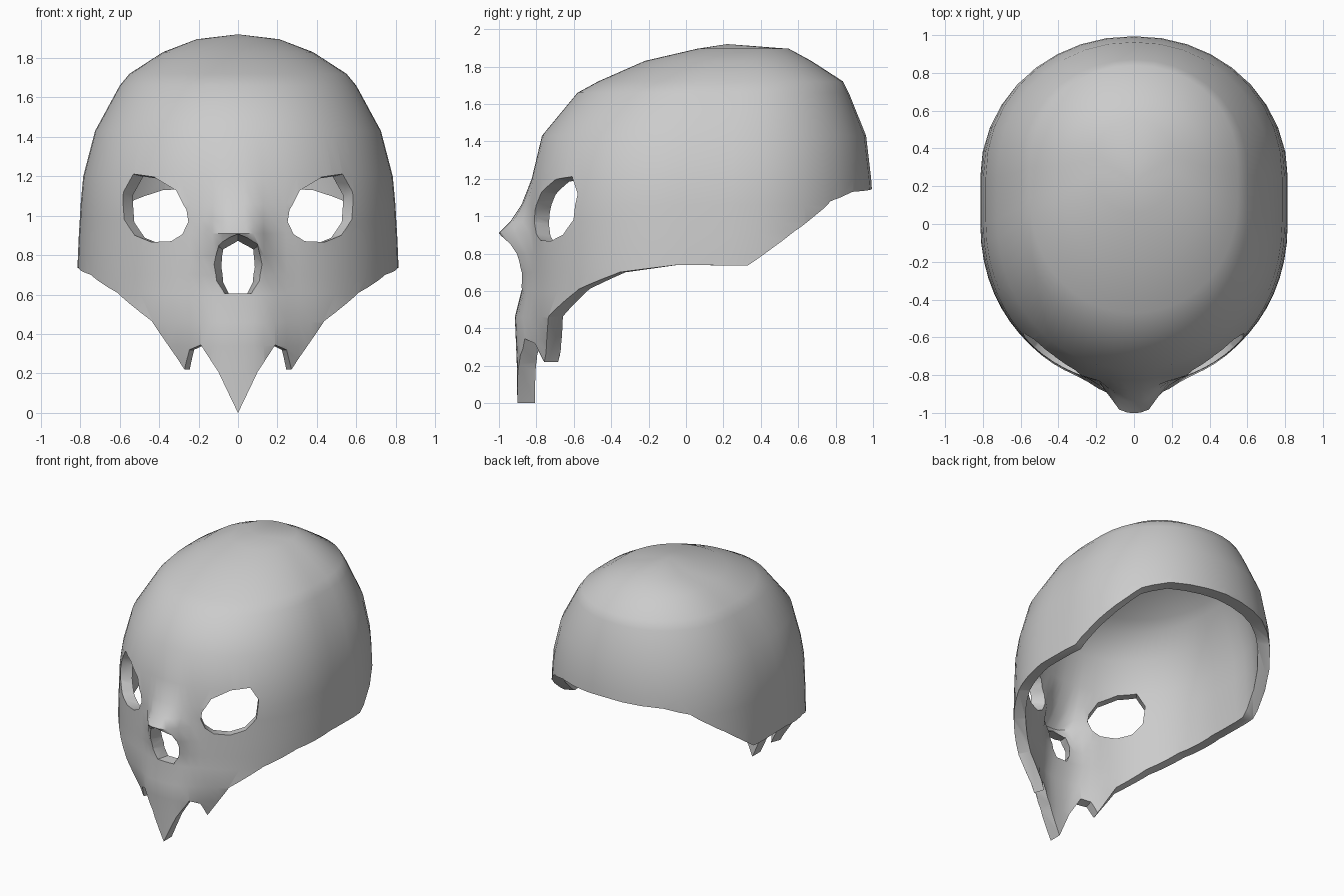
import bpy, bmesh
from math import sin, cos, pi, exp, sqrt

if "Cube" in bpy.data.objects:
    bpy.data.objects.remove(bpy.data.objects["Cube"])

WALL = 0.095
N_FRONT, N_BACK = 18, 9

# Skull levels: z, front y, back y, half width, ridge height, ridge width
LEVELS = [
    (1.895, 0.06, 0.55, 0.21, 0, .2), (1.83, -.22, 0.67, 0.38, 0, .2),
    (1.72, -.47, 0.84, 0.55, 0, .2), (1.66, -.58, 0.87, 0.60, 0, .2),
    (1.43, -.77, 0.963, 0.725, 0, .2),
    (1.20, -.82, 0.99, 0.785, 0.005, .13), (1.06, -.85, 1.0, 0.798, 0.03, .13),
    (0.97, -.85, 1.0, 0.803, 0.09, .13), (0.91, -.85, 1.0, 0.807, 0.15, .14),
    (0.80, -.85, 1.0, 0.812, 0.075, .18), (0.70, -.85, 1.0, 0.815, 0.04, .2),
    (0.60, -.85, 1.0, 0.815, 0.03, .22), (0.46, -.86, 1.0, 0.81, 0.055, .22),
    (0.34, -.82, 1.0, 0.81, 0.09, .24), (0.22, -.78, 1.0, 0.81, 0.125, .23),
    (-.10, -.76, 1.0, 0.81, 0.14, .23)]


def ring(z, yf, yb, w, bump, bw):
    """Egg-shaped horizontal section with a ridge down the middle of the face."""
    c1, c2 = yf + .46 * (yb - yf), yf + .59 * (yb - yf)
    half = []
    for i in range(N_FRONT + 1):
        t = pi / 2 * (i / N_FRONT) ** 1.3
        x = w * sin(t) ** .97
        y = c1 - (c1 - yf) * max(cos(t), 0) ** .97
        half.append((x, y - bump * exp(-(x / bw) ** 4), z))
    for i in range(N_BACK + 1):
        t = pi / 2 * i / N_BACK
        half.append((w * max(cos(t), 0) ** .96 if i < N_BACK else 0,
                     c2 + (yb - c2) * sin(t) ** .96, z))
    return half + [(-x, y, z) for x, y, z in half[-2:0:-1]]


def inset(level):
    z, yf, yb, w, b, bw = level
    s = min(1, max(0, (1.95 - z) / .5))
    return (z - WALL * sqrt(1 - s * s), yf + WALL * s, yb - WALL * s,
            w - .07 * s, b, bw)


def bridge(bm, a, b):
    n = len(a)
    for i in range(n):
        bm.faces.new((a[i], a[(i + 1) % n], b[(i + 1) % n], b[i]))


def finish(name, bm):
    bmesh.ops.recalc_face_normals(bm, faces=bm.faces)
    me = bpy.data.meshes.new(name)
    bm.to_mesh(me)
    bm.free()
    ob = bpy.data.objects.new(name, me)
    bpy.context.collection.objects.link(ob)
    return ob


def loft(name, rings, closed=False):
    bm = bmesh.new()
    vs = [[bm.verts.new(p) for p in r] for r in rings]
    for a, b in zip(vs, vs[1:]):
        bridge(bm, a, b)
    if closed:
        bridge(bm, vs[-1], vs[0])
    else:
        bm.faces.new(vs[0])
        bm.faces.new(vs[-1])
    bmesh.ops.triangulate(bm, faces=bm.faces)
    return finish(name, bm)


# Skull shell: outer and inner skins joined by a rim
bm = bmesh.new()
rims = []
for levels, top in ((LEVELS, 1.92), ([inset(l) for l in LEVELS], 1.92 - WALL)):
    vs = [[bm.verts.new(p) for p in ring(*l)] for l in levels]
    for a, b in zip(vs, vs[1:]):
        bridge(bm, a, b)
    apex = bm.verts.new((0, .22, top))
    for i in range(len(vs[0])):
        bm.faces.new((vs[0][i - 1], vs[0][i], apex))
    rims.append(vs[-1])
bridge(bm, *rims)
mask = finish("skull_mask", bm)

# Lower edge cutter: jagged teeth in front, sweeping up to the back
EDGE = [(0, -.90, 0), (.10, -.89, .21), (.19, -.87, .345), (.24, -.79, .32),
        (.265, -.74, .22), (.44, -.74, .465), (.62, -.58, .61),
        (.755, -.36, .70), (.81, -.04, .74), (.81, .33, .735), (.71, .59, .93),
        (.59, .79, 1.08), (.43, .91, 1.13), (0, 1.0, 1.145)]
path = EDGE + [(-x, y, z) for x, y, z in EDGE[-2:0:-1]]
rings = [[(x * s, y * s, z) for x, y, z in path] for s in (.5, .89, 1, 1.35)]
rings += [[(x * s, y * s, -1) for x, y, z in path] for s in (1.35, .5)]
cutters = [loft("edge_cutter", rings, True)]

# Eye cutters, driven through the face along its slanted normal
EYE = [(.545, 1.215), (.44, 1.20), (.32, 1.13), (.26, 1.03), (.25, .97),
       (.28, .905), (.335, .87), (.435, .865), (.52, .90), (.575, .98), (.587, 1.12)]
for side in (1, -1):
    rings = []
    for d in (.2, -.25):
        rings.append([(side * (x + .6 * d), -.85 * sqrt(1 - (x / .81) ** 2) - .8 * d,
                       z + .15 * d) for x, z in EYE])
    cutters.append(loft("eye_cutter", rings))

# Nose cutter, narrowing inward
NOSE = [(0, .91), (.10, .87), (.13, .77), (.122, .68), (.075, .605)]
nose = NOSE + [(-x, z) for x, z in NOSE[:0:-1]]
rings = [[(x * k, y, .6 + (z - .6) * h) for x, z in nose]
         for y, k, h in ((-1.2, 1.03, 1.0), (-.98, 1, .99), (-.90, .97, .9),
                         (-.79, .62, .8), (-.6, .6, .78))]
cutters.append(loft("nose_cutter", rings))

bpy.context.view_layer.objects.active = mask
mask.select_set(True)
for c in cutters:
    c.hide_render = True
    m = mask.modifiers.new("cut", 'BOOLEAN')
    m.operation, m.solver, m.object = 'DIFFERENCE', 'EXACT', c
    bpy.ops.object.modifier_apply(modifier=m.name)
    bpy.data.objects.remove(c)
bpy.ops.object.shade_smooth_by_angle(angle=0.7)
